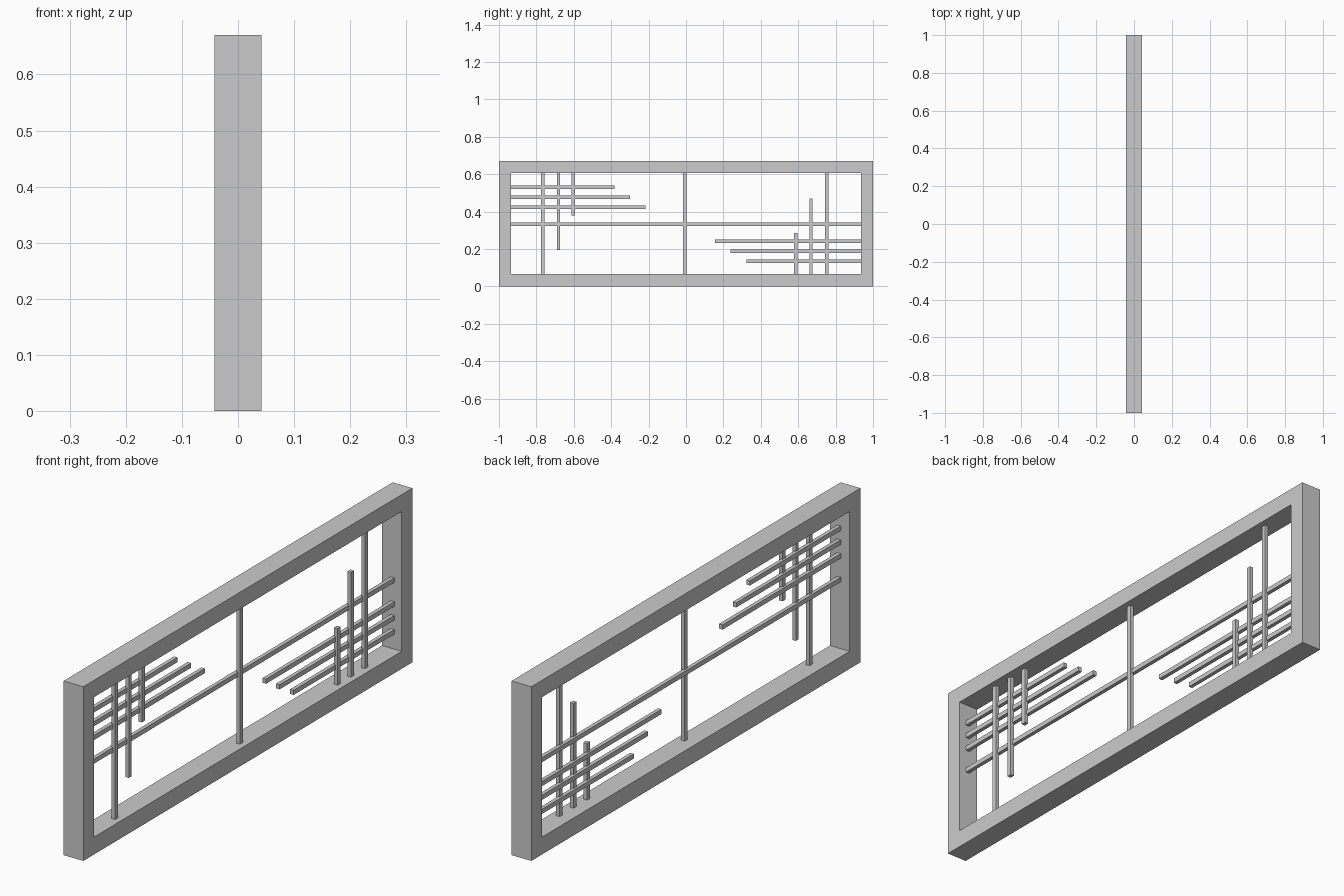
import bpy, bmesh

if "Cube" in bpy.data.objects:
    bpy.data.objects.remove(bpy.data.objects["Cube"])

Y0, Y1 = -0.935, 0.935      # inner opening, y
Z0, Z1 = 0.067, 0.605       # inner opening, z
W, H, D = 1.0, 0.67, 0.042  # half length, height, half depth
B = 0.009                   # half width of a bar


def finish(name, bm):
    bmesh.ops.recalc_face_normals(bm, faces=bm.faces)
    me = bpy.data.meshes.new(name)
    bm.to_mesh(me)
    bm.free()
    ob = bpy.data.objects.new(name, me)
    bpy.context.collection.objects.link(ob)


def bar(name, x0, x1, y0, y1, z0, z1):
    bm = bmesh.new()
    bmesh.ops.create_cube(bm, size=1)
    for v in bm.verts:
        v.co = (x1 if v.co.x > 0 else x0,
                y1 if v.co.y > 0 else y0,
                z1 if v.co.z > 0 else z0)
    finish(name, bm)


# Outer frame: rectangular ring swept through its depth
bm = bmesh.new()
outer = [(-W, 0), (W, 0), (W, H), (-W, H)]
inner = [(Y0, Z0), (Y1, Z0), (Y1, Z1), (Y0, Z1)]
rings = [[bm.verts.new((x, y, z)) for y, z in loop]
         for x, loop in ((-D, outer), (D, outer), (D, inner), (-D, inner))]
for k in range(4):
    a, b = rings[k], rings[(k + 1) % 4]
    for i in range(4):
        j = (i + 1) % 4
        bm.faces.new((a[i], a[j], b[j], b[i]))
finish("frame", bm)

# Upright bars: y centre, bottom, top
for y, lo, hi in [(-0.766, Z0, Z1), (-0.682, 0.195, Z1), (-0.602, 0.378, Z1),
                  (-0.007, Z0, Z1),
                  (0.587, Z0, 0.285), (0.668, Z0, 0.47), (0.753, Z0, Z1)]:
    bar("upright_bar", 0.004, 0.019, y - B, y + B, lo, hi)

# Horizontal bars: z centre, start, end
for z, lo, hi in [(0.53, Y0, -0.383), (0.477, Y0, -0.30), (0.424, Y0, -0.217),
                  (0.333, Y0, Y1),
                  (0.241, 0.155, Y1), (0.188, 0.238, Y1), (0.134, 0.323, Y1)]:
    bar("horizontal_bar", -0.004, 0.011, lo, hi, z - B, z + B)
